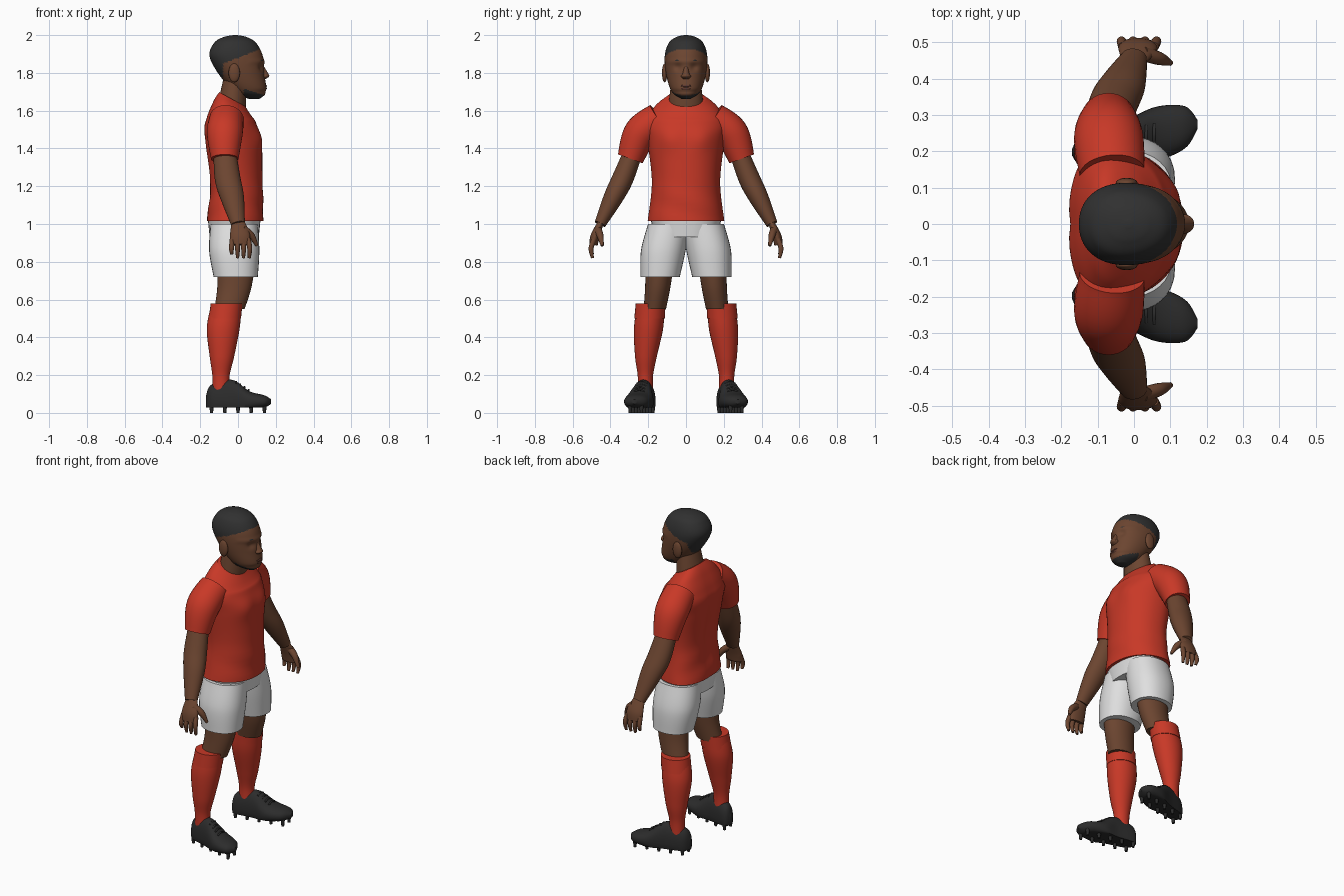
import bpy, bmesh, math
from mathutils import Vector, Matrix

if "Cube" in bpy.data.objects:
    bpy.data.objects.remove(bpy.data.objects["Cube"])

X, Y, Z = Matrix.Identity(3)
SIDES = {"left": 1, "right": -1}


def material(name, red, green, blue):
    mat = bpy.data.materials.new(name)
    mat.use_nodes = True
    colour = (red, green, blue, 1)
    mat.diffuse_color = colour
    shader = mat.node_tree.nodes["Principled BSDF"]
    shader.inputs["Base Color"].default_value = colour
    shader.inputs["Roughness"].default_value = .8
    return mat


def grey(name, value):
    return material(name, value, value, value)


red_cloth = material("red cloth", .58, .04, .02)
brown_skin = material("brown skin", .15, .06, .03)
lip_skin = material("dark lips", .11, .04, .03)
white_cloth = grey("white cloth", .74)
black_leather = grey("black leather", .025)
black_hair = grey("black hair", .03)


def finish(name, bm, materials, colour_rule=None):
    """Turn the bmesh into a smooth object, coloured face by face if asked."""
    bmesh.ops.recalc_face_normals(bm, faces=bm.faces)
    for face in bm.faces:
        face.smooth = True
        if colour_rule:
            face.material_index = colour_rule(face.calc_center_median())
    mesh = bpy.data.meshes.new(name)
    bm.to_mesh(mesh)
    bm.free()
    mesh.set_sharp_from_angle(angle=math.radians(50))
    for mat in materials:
        mesh.materials.append(mat)
    part = bpy.data.objects.new(name, mesh)
    bpy.context.collection.objects.link(part)


def spline(rows, steps):
    """Smooth curve through every row, positions and radii alike."""
    rows = [Vector(row) for row in rows]
    padded = [rows[0], *rows, rows[-1]]
    points = []
    for before, start, end, after in zip(padded, padded[1:], padded[2:], padded[3:]):
        leave, arrive = (end - before) / 2, (after - start) / 2
        for step in range(steps):
            t = step / steps
            ease = t * t * (3 - t - t)
            bend = leave * (1 - t) - arrive * t + (end - start) * (t + t - 1)
            points.append(start.lerp(end, t) + bend * t * (1 - t))
    return points + [rows[-1]]


def rounded(value, power):
    return math.copysign(abs(value) ** (2 / power), value)


def loft(name, rows, materials, ref=X, axis=None, side=1, sides=32, steps=8,
         power=2, flat=1, egg=0, warp=None, colour_rule=None):
    """Skin of rounded rings along rows of x, y, z and one or two radii.

    flat thins the second radius, egg narrows the front, warp moves each point.
    """
    points = spline(rows, steps)
    centres = [Vector(point[:3]) for point in points]
    bm = bmesh.new()
    rings = []
    for i, point in enumerate(points):
        ahead = centres[min(i + 1, len(centres) - 1)]
        along = (axis or ahead - centres[max(i - 1, 0)]).normalized()
        across = (ref - along * ref.dot(along)).normalized()
        other = along.cross(across)
        ring = []
        for k in range(sides):
            angle = math.tau * k / sides
            c = rounded(math.cos(angle), power)
            s = rounded(math.sin(angle), power)
            co = centres[i] + across * c * point[3] + other * s * point[-1] * flat * (1 - egg * c)
            if warp:
                warp(co)
            co.y *= side
            ring.append(bm.verts.new(co))
        rings.append(ring)
    for low, high in zip(rings, rings[1:]):
        for k in range(sides):
            bm.faces.new((low[k - 1], low[k], high[k], high[k - 1]))
    bm.faces.new(rings[0])
    bm.faces.new(rings[-1])
    finish(name, bm, materials, colour_rule)


def column(name, rows, mat, **options):
    """Upright central part from rows of x, z, depth radius, width radius."""
    upright = [(x, 0, z, deep, wide) for x, z, deep, wide in rows]
    loft(name, upright, mat, axis=Z, **options)


def pair(name, rows, mat, **options):
    """The same loft on the left and mirrored on the right."""
    for label, side in SIDES.items():
        loft(f"{label}_{name}", rows, [mat], side=side, **options)


def ball(name, place, scale, mat):
    bm = bmesh.new()
    shape = Matrix.Translation(place) @ Matrix.Diagonal((*scale, 1))
    bmesh.ops.create_uvsphere(bm, u_segments=20, v_segments=12, radius=1, matrix=shape)
    finish(name, bm, [mat])


def ball_pair(name, place, scale, mat):
    x, y, z = place
    for label, side in SIDES.items():
        ball(f"{label}_{name}", (x, y * side, z), scale, mat)


def bump(value, centre, size):
    return math.exp(-((value - centre) / size) ** 2)


# Shirt body with chest, spine groove, soft folds and dipped collar
def shape_shirt(co):
    if co.x > 0:
        co.x += .012 * bump(abs(co.y), .09, .06) * bump(co.z, 1.45, .06)
    else:
        co.x += .015 * bump(co.y, 0, .03) * bump(co.z, 1.3, .2)
    co.x += .003 * math.sin(co.z * 40 + co.y * 14) * bump(co.z, 1.1, .1)
    co.z -= max(0, co.z - 1.55) * 5 * (co.x + .03)


column("shirt_body",
       [(-.015, 1.015, .15, .2), (-.01, 1.22, .14, .178), (-.025, 1.43, .15, .2),
        (-.04, 1.53, .137, .215), (-.035, 1.61, .1, .165), (-.03, 1.66, .07, .1)],
       [red_cloth], sides=56, power=2.3, egg=.14, warp=shape_shirt)
column("shorts_waist", [(-.02, 1.03, .14, .19), (-.02, .93, .13, .16)], [white_cloth], power=2.3)


# Neck and head
def shape_face(co):
    if co.x > .05:
        co.x -= .013 * bump(abs(co.y), .043, .02) * bump(co.z, 1.83, .02)
        co.x += .005 * bump(co.z, 1.86, .014)
        co.x -= .005 * bump(co.z, 1.7, .01)


def colour_head(centre):
    hairline = 1.77 if centre.x < -.08 else 1.88 + centre.x * .4
    beard = centre.x > .03 and centre.z < 1.73 - centre.x * .36
    return int(beard or centre.z > hairline)


column("neck", [(-.04, 1.56, .075, .095), (-.03, 1.65, .073, .09), (-.015, 1.78, .06, .075)],
       [brown_skin])
column("head",
       [(.085, 1.663, .03, .025), (.065, 1.7, .085, .075), (.02, 1.79, .12, .104),
        (-.01, 1.89, .141, .112), (-.015, 1.96, .11, .09), (-.015, 1.99, .06, .05), (-.015, 2, .01, .01)],
       [brown_skin, black_hair], sides=72, steps=14, power=2.15, egg=.08,
       warp=shape_face, colour_rule=colour_head)

# Face details
column("nose", [(.115, 1.855, .01, .01), (.135, 1.8, .023, .017), (.139, 1.782, .026, .026),
                (.133, 1.768, .014, .017)], [brown_skin])
for name, z in {"upper_lip": 1.731, "lower_lip": 1.717}.items():
    ball(name, (.14, 0, z), (.013, .03, .008), lip_skin)
ball_pair("eye", (.1, .043, 1.83), (.012, .016, .007), white_cloth)
ball_pair("iris", (.11, .043, 1.83), (.004, .006, .006), black_leather)
ball_pair("ear", (-.02, .113, 1.8), (.03, .014, .05), brown_skin)
pair("eyebrow", [(.132, .02, 1.86, .004), (.121, .047, 1.866, .006), (.1, .07, 1.86, .003)],
     black_hair, ref=Z, sides=12)

# Sleeves, arms and palms
pair("sleeve", [(-.06, .14, 1.56, .09), (-.07, .24, 1.48, .095), (-.07, .295, 1.345, .073)],
     red_cloth, flat=.95)
pair("arm", [(-.07, .28, 1.38, .06), (-.055, .335, 1.24, .068), (-.03, .385, 1.14, .062),
             (0, .455, 1, .037)], brown_skin, flat=.83)
pair("palm", [(0, .45, 1.01, .035), (.01, .48, .94, .053), (.01, .49, .89, .05)],
     brown_skin, flat=.45)

# Fingers spread slightly and curl inward, the thumb points forward
for i, finger in enumerate(("little", "ring", "middle", "index")):
    x = .028 * i - .03
    tip = .82 + .02 * (i == 0)
    pair(finger + "_finger", [(x, .487, .92, .014), (x * 1.15, .503, .87, .013),
                              (x * 1.1, .495, tip, .008)], brown_skin, sides=14)
pair("thumb", [(.025, .468, .975, .02), (.07, .455, .94, .018), (.1, .443, .885, .008)],
     brown_skin, sides=16)

# Shorts legs, knees and socks with a cuff
pair("shorts_leg", [(-.02, .09, 1, .125), (-.02, .12, .86, .133), (-.012, .137, .72, .117)],
     white_cloth, axis=Z, flat=.89, power=2.2)
pair("knee", [(-.01, .14, .78, .1), (-.02, .15, .66, .09), (-.045, .165, .55, .08)],
     brown_skin, axis=Z, flat=.74)
pair("sock", [(-.06, .185, .58, .08), (-.078, .198, .45, .087), (-.085, .212, .3, .065),
              (-.09, .215, .2, .046), (-.09, .215, .12, .045)], red_cloth, axis=Z, flat=.89)
pair("sock_cuff", [(-.06, .187, .58, .084), (-.07, .193, .5, .086)], red_cloth, axis=Z, flat=.94)


# Shoes turned a little outward, with a flat sole
def shoe_line(x):
    return .235 + x * .22


def shape_shoe(co):
    co.y += shoe_line(co.x)
    co.z = max(co.z, .028)


shoe_rows = [(-.17, .01, .03), (-.14, .043, .09), (-.03, .055, .115), (.06, .074, .055),
             (.14, .058, .033), (.175, .012, .012)]
pair("shoe", [(x, 0, .06, wide, tall) for x, wide, tall in shoe_rows], black_leather,
     ref=Y, axis=X, power=2.2, warp=shape_shoe)
for i in range(4):
    x, z = .022 * i - .01, .165 - .014 * i
    y = shoe_line(x)
    pair(f"lace_{i}", [(x, y - .028, z - .01, .005), (x, y, z, .005), (x, y + .028, z - .01, .005)],
         black_leather, sides=8)

# Studs in two rows under each sole
for i in range(5):
    x = .07 * i - .14
    for edge, offset in {"inner": -.03, "outer": .03}.items():
        y = shoe_line(x) + offset
        pair(f"{edge}_stud_{i}", [(x, y, .04, .012), (x, y, 0, .008)],
             black_leather, sides=10, steps=1)
